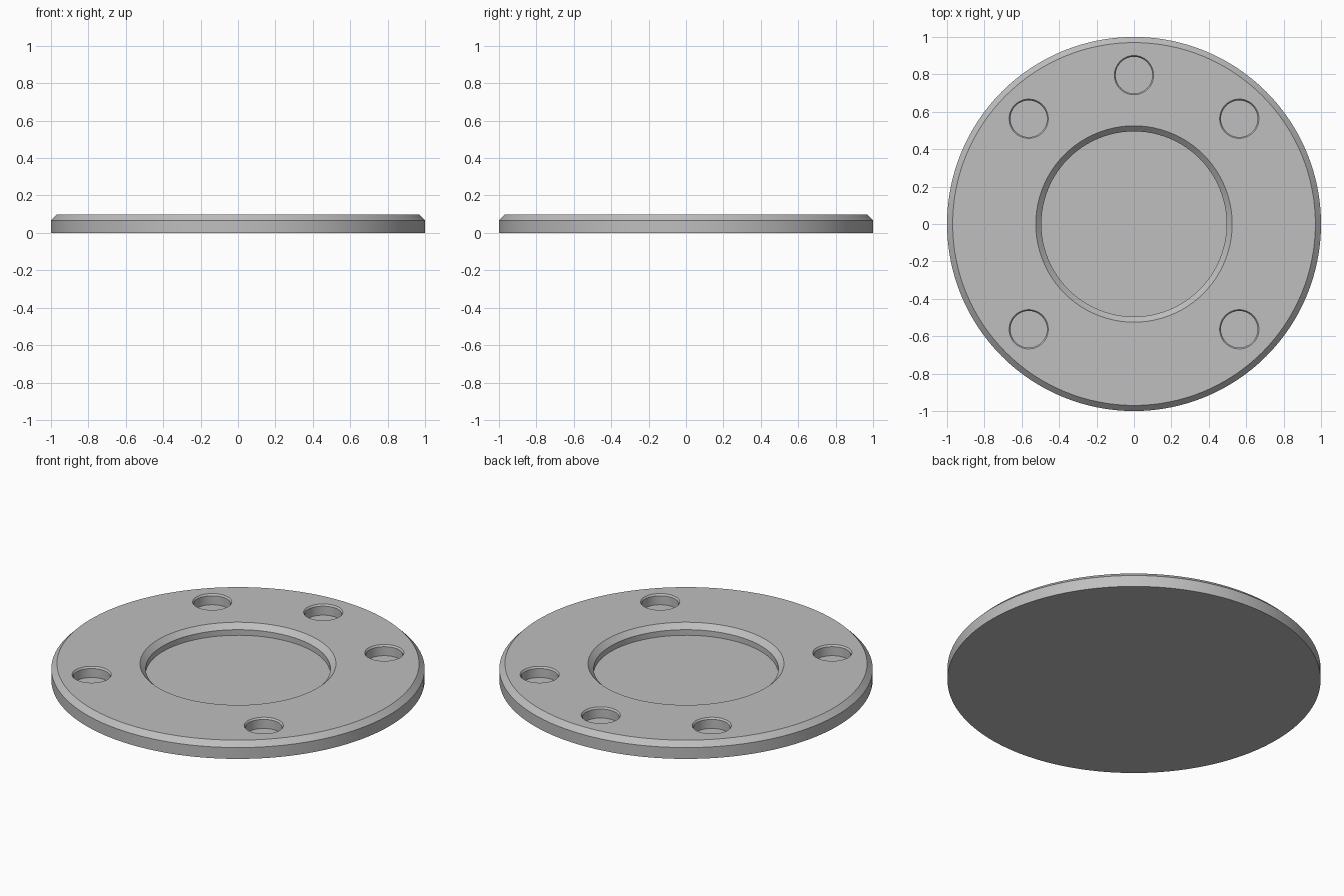
import bpy
import bmesh
from math import sin, cos, pi, radians

HEIGHT = 0.097
FLOOR = 0.034
BEVEL = 0.03

cube = bpy.data.objects.get("Cube")
if cube:
    bpy.data.objects.remove(cube, do_unlink=True)

grey = bpy.data.materials.new("plain grey")
grey.use_nodes = True
colour = (0.52, 0.52, 0.52, 1)
grey.diffuse_color = colour
grey.node_tree.nodes["Principled BSDF"].inputs["Base Color"].default_value = colour


def turned_solid(name, profile, segments, centre=(0, 0)):
    """Closed solid of revolution from (radius, height) points, bottom to top."""
    bm = bmesh.new()
    rings = []
    for r, z in profile:
        angles = [2 * pi * i / segments for i in range(segments)]
        rings.append([bm.verts.new((centre[0] + r * cos(a), centre[1] + r * sin(a), z))
                      for a in angles])
    for low, high in zip(rings, rings[1:]):
        for i in range(segments):
            j = (i + 1) % segments
            bm.faces.new((low[i], low[j], high[j], high[i]))
    bm.faces.new(rings[0][::-1])
    bm.faces.new(rings[-1])
    mesh = bpy.data.meshes.new(name)
    bm.to_mesh(mesh)
    bm.free()
    mesh.materials.append(grey)
    obj = bpy.data.objects.new(name, mesh)
    bpy.context.collection.objects.link(obj)
    return obj


def pocket_cutter(name, radius, bevel, depth, segments, centre=(0, 0)):
    """Flat-bottomed pocket with a flared rim, reaching above the top face."""
    profile = [(radius, FLOOR), (radius, HEIGHT - depth),
               (radius + bevel, HEIGHT), (radius + bevel, HEIGHT + 0.1)]
    return turned_solid(name, profile, segments, centre)


# Round plate with a bevelled upper edge
plate = turned_solid("flange_plate", [(1, 0), (1, HEIGHT - BEVEL), (1 - BEVEL, HEIGHT)], 128)

# Central recess and five bolt pockets
cutters = [pocket_cutter("recess_cutter", 0.495, BEVEL, BEVEL, 96)]
for degrees in (45, 90, 135, 225, 315):
    a = radians(degrees)
    cutters.append(pocket_cutter("bolt_pocket_cutter", 0.098, 0.007, 0.01, 48,
                                 (0.796 * cos(a), 0.796 * sin(a))))

bpy.ops.object.select_all(action='DESELECT')
plate.select_set(True)
bpy.context.view_layer.objects.active = plate
for cutter in cutters:
    cutter.hide_render = True
    cut = plate.modifiers.new("pocket", 'BOOLEAN')
    cut.operation = 'DIFFERENCE'
    cut.solver = 'EXACT'
    cut.object = cutter
    bpy.ops.object.modifier_apply(modifier=cut.name)
    bpy.data.objects.remove(cutter, do_unlink=True)

bpy.ops.object.shade_smooth_by_angle(angle=radians(30))
